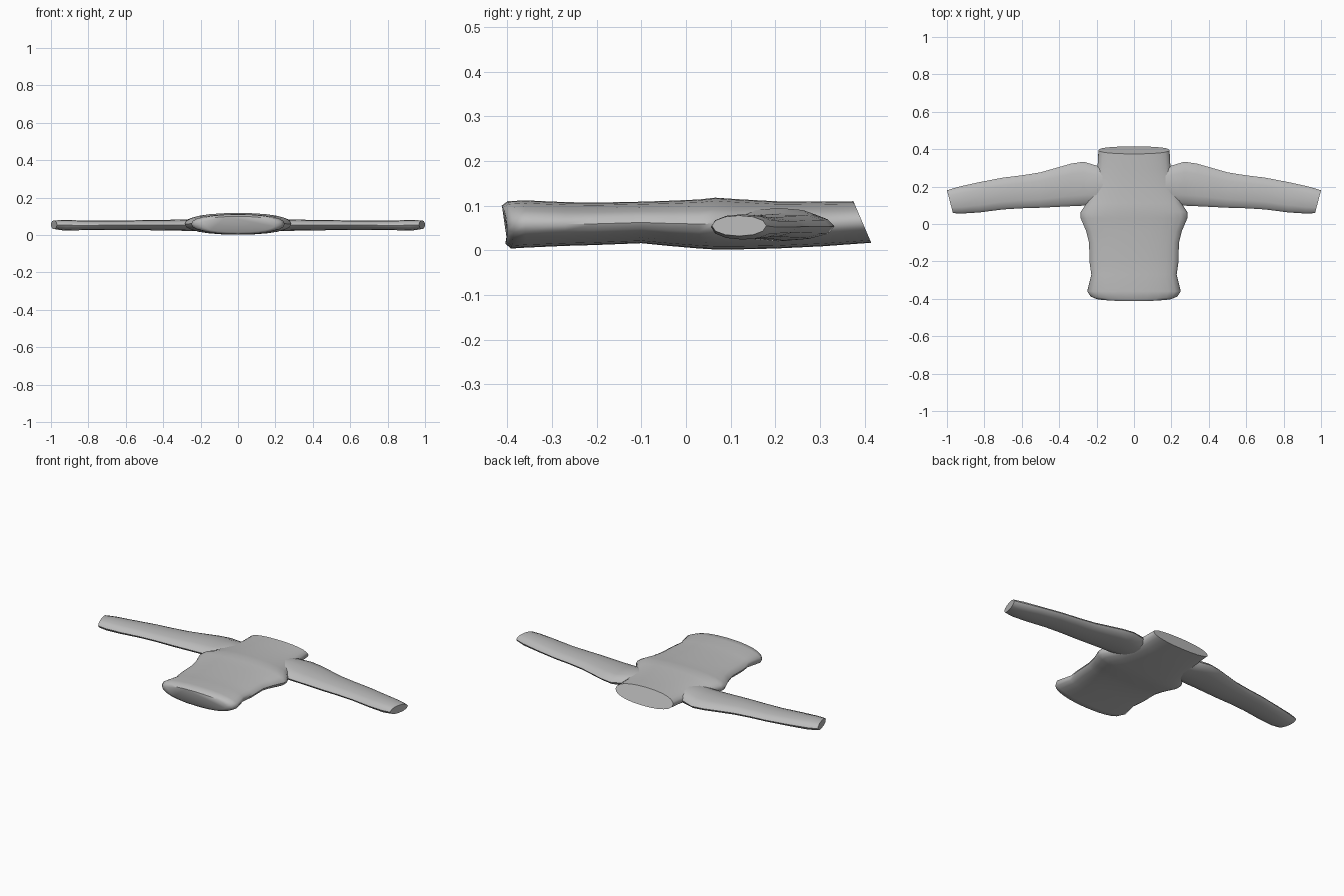
import bpy, bmesh, math

cube = bpy.data.objects.get("Cube")
if cube:
    bpy.data.objects.remove(cube)

grey = bpy.data.materials.new("soft_grey")
grey.use_nodes = True
grey.diffuse_color = (0.5, 0.5, 0.5, 1)
grey.node_tree.nodes["Principled BSDF"].inputs["Base Color"].default_value = (0.5, 0.5, 0.5, 1)


def oval(n, power):
    """Unit cross-section, squarer as power rises."""
    pts = []
    for i in range(n):
        a = 2 * math.pi * i / n
        c, s = math.cos(a), math.sin(a)
        pts.append((math.copysign(abs(c) ** (2 / power), c),
                    math.copysign(abs(s) ** (2 / power), s)))
    return pts


def loft(name, rings, angle):
    """Skin a list of rings and close both ends."""
    bm = bmesh.new()
    loops = [[bm.verts.new(p) for p in ring] for ring in rings]
    n = len(loops[0])
    for a, b in zip(loops, loops[1:]):
        for i in range(n):
            j = (i + 1) % n
            bm.faces.new((a[i], a[j], b[j], b[i]))
    bm.faces.new(loops[0])
    bm.faces.new(loops[-1])
    bmesh.ops.recalc_face_normals(bm, faces=bm.faces)
    mesh = bpy.data.meshes.new(name)
    bm.to_mesh(mesh)
    bm.free()
    mesh.materials.append(grey)
    obj = bpy.data.objects.new(name, mesh)
    bpy.context.collection.objects.link(obj)
    bpy.ops.object.select_all(action="DESELECT")
    obj.select_set(True)
    bpy.context.view_layer.objects.active = obj
    bpy.ops.object.shade_smooth_by_angle(angle=math.radians(angle))
    return obj


# Torso stations: y, half width, underside z, top z, lean of the ring in y
torso = [
    (-0.405, 0.20, 0.015, 0.100, -0.004),
    (-0.392, 0.232, 0.004, 0.110, -0.004),
    (-0.36, 0.25, 0.006, 0.112, 0),
    (-0.27, 0.228, 0.010, 0.108, 0),
    (-0.20, 0.238, 0.012, 0.107, 0),
    (-0.10, 0.24, 0.016, 0.109, 0),
    (-0.04, 0.255, 0.010, 0.111, 0),
    (0.03, 0.285, 0.004, 0.114, 0),
    (0.065, 0.285, 0.002, 0.118, 0),
    (0.11, 0.255, 0.002, 0.115, 0),
    (0.20, 0.225, 0.004, 0.110, 0),
    (0.30, 0.195, 0.009, 0.109, -0.005),
    (0.395, 0.19, 0.017, 0.110, -0.020),
]
rings = []
for y, w, lo, hi, lean in torso:
    mid, h = (lo + hi) / 2, (hi - lo) / 2
    hem = 0.008 if y < -0.38 else 0
    rings.append([(w * u, y + lean * v + hem * (u * u - 0.5), mid + h * v)
                  for u, v in oval(24, 2.25)])
loft("torso", rings, 50)

# Sleeve stations: x, front y, back y, underside z, top z, lean of the ring in x
sleeve = [
    (0.12, 0.11, 0.295, 0.025, 0.095, 0),
    (0.20, 0.105, 0.312, 0.020, 0.095, 0),
    (0.27, 0.098, 0.333, 0.022, 0.084, 0),
    (0.34, 0.095, 0.322, 0.024, 0.082, 0),
    (0.50, 0.087, 0.276, 0.026, 0.080, 0),
    (0.60, 0.084, 0.260, 0.028, 0.078, 0),
    (0.70, 0.078, 0.248, 0.028, 0.077, 0),
    (0.83, 0.062, 0.222, 0.026, 0.078, 0.005),
    (0.93, 0.056, 0.198, 0.024, 0.081, 0.012),
    (0.984, 0.058, 0.180, 0.032, 0.078, 0.016),
]
for side, name in ((1, "left_sleeve"), (-1, "right_sleeve")):
    rings = []
    for x, front, back, lo, hi, lean in sleeve:
        my, ry, mz, rz = (front + back) / 2, (back - front) / 2, (lo + hi) / 2, (hi - lo) / 2
        rings.append([(side * (x + lean * u), my + ry * u, mz + rz * v)
                      for u, v in oval(12, 2.1)])
    loft(name, rings, 55)
